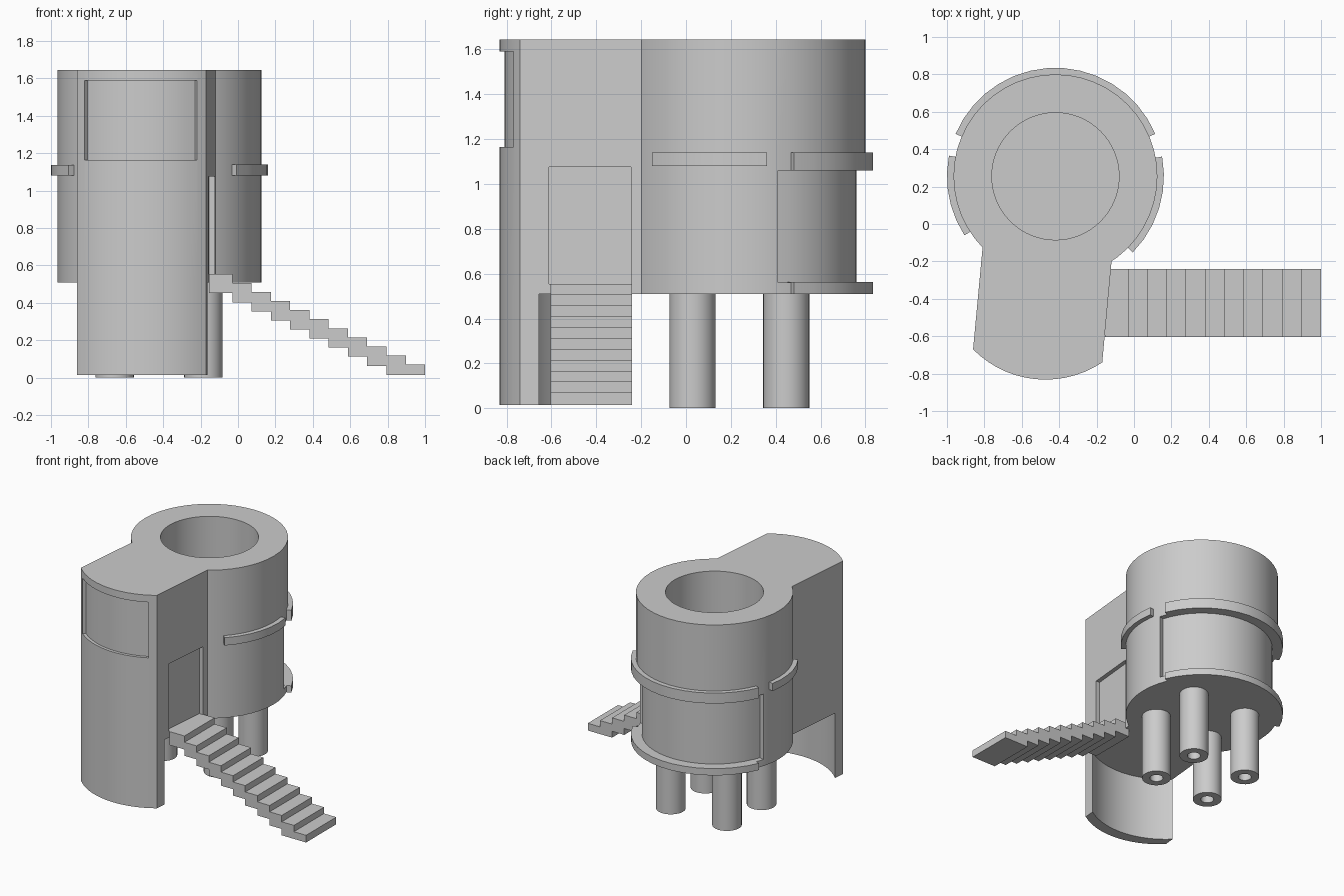
import bpy, bmesh, math

if "Cube" in bpy.data.objects:
    bpy.data.objects.remove(bpy.data.objects["Cube"])

CX, CY = -0.42, 0.255        # round tower axis
FX, FY, FR = -0.473, -0.287, 0.545   # front wall arc
Z0, Z1 = 0.51, 1.645


def arc(cx, cy, r, a0, a1, n):
    return [(cx + r * math.cos(math.radians(a0 + (a1 - a0) * i / n)),
             cy + r * math.sin(math.radians(a0 + (a1 - a0) * i / n))) for i in range(n + 1)]


def circle(cx, cy, r, n):
    return arc(cx, cy, r, 0, 360, n)[:-1]


def sector(cx, cy, r0, r1, a0, a1, n):
    return arc(cx, cy, r1, a0, a1, n) + arc(cx, cy, r0, a1, a0, n)


def prism(name, pts, z0, z1):
    bm = bmesh.new()
    face = bm.faces.new([bm.verts.new((x, y, z0)) for x, y in pts])
    ext = bmesh.ops.extrude_face_region(bm, geom=[face])
    for v in ext["geom"]:
        if isinstance(v, bmesh.types.BMVert):
            v.co.z = z1
    bmesh.ops.recalc_face_normals(bm, faces=bm.faces)
    me = bpy.data.meshes.new(name)
    bm.to_mesh(me)
    bm.free()
    ob = bpy.data.objects.new(name, me)
    bpy.context.collection.objects.link(ob)
    return ob


def boolean(ob, other, op="DIFFERENCE"):
    m = ob.modifiers.new("bool", "BOOLEAN")
    m.object, m.operation, m.solver = other, op, "EXACT"
    bpy.context.view_layer.objects.active = ob
    bpy.ops.object.modifier_apply(modifier=m.name)
    bpy.data.objects.remove(other)


def smooth(ob):
    bpy.ops.object.select_all(action="DESELECT")
    ob.select_set(True)
    bpy.context.view_layer.objects.active = ob
    bpy.ops.object.shade_smooth_by_angle(angle=math.radians(30))


# Round tower joined with the front block
body = prism("tower_body", circle(CX, CY, 0.545, 48), Z0, Z1)
front_arc = arc(FX, FY, FR, 224.7, 303.8, 14)
boolean(body, prism("front_block", [(-0.80, -0.03)] + [(-0.81, -0.13)] + front_arc
                    + [(-0.12, -0.2), (-0.115, -0.14)], Z0, Z1), "UNION")
# Open well, back recess, front window recess and side door recess
boolean(body, prism("well_cutter", circle(CX, CY, 0.34, 64), 0.56, 1.8))
boolean(body, prism("recess_cutter", sector(CX, CY, 0.505, 0.62, 16.5, 163.5, 20), 0.56, 1.06))
boolean(body, prism("window_cutter", sector(FX, FY, 0.522, 0.62, 230.4, 297.7, 12), 1.165, 1.59))
boolean(body, prism("door_cutter", [(-0.19, -0.61), (-0.05, -0.61),
                                    (-0.05, -0.245), (-0.155, -0.245)], 0.555, 1.075))
smooth(body)

# Front wall that carries on down to the ground
inner = [(x + 0.008, y + 0.085) for x, y in reversed(front_arc)]
smooth(prism("front_wall", front_arc + inner, 0.015, Z0))

# Ledges around the tower
for name, a0, a1, z0, z1 in (("back_upper_ledge", 23, 157, 1.06, 1.14),
                             ("back_lower_ledge", 23, 157, 0.51, 0.562),
                             ("right_ledge", -44.6, 10.5, 1.08, 1.14),
                             ("left_ledge", 169, 213, 1.08, 1.138)):
    n = max(5, round((a1 - a0) / 9))
    smooth(prism(name, sector(CX, CY, 0.50, 0.58, a0, a1, n), z0, z1))

# Four pipe legs
for side, x in (("left", -0.66), ("right", -0.185)):
    for end, y in (("front", 0.029), ("back", 0.447)):
        leg = prism(f"{end}_{side}_leg", circle(x, y, 0.103, 32), 0, Z0)
        boolean(leg, prism("bore_cutter", circle(x, y, 0.047, 24), -0.1, Z0 - 0.01))
        smooth(leg)

# Staircase: one stepped profile, drawn in x-z and extruded along y
RUN, RISE, N = 0.103, 0.0485, 11
top, under = [(-0.155, 0.555)], [(-0.155, 0.459)]
for k in range(N):
    x, z = -0.03 + RUN * k, 0.555 - RISE * k
    top.append((x, z))
    if k < N - 1:
        top.append((x, z - RISE))
    if k > 1:
        xs = x - 2 * RUN
        under += [(xs, z + RISE - 0.055), (xs, z - 0.055)]
under[0] = (-0.155, under[1][1])
under.append((1.0, under[-1][1]))
stairs = prism("stairs", top + under[::-1], -0.24, -0.605)
for v in stairs.data.vertices:
    x, z, y = v.co
    v.co = (x, y, z)
bm = bmesh.new()
bm.from_mesh(stairs.data)
bmesh.ops.recalc_face_normals(bm, faces=bm.faces)
bm.to_mesh(stairs.data)
bm.free()
